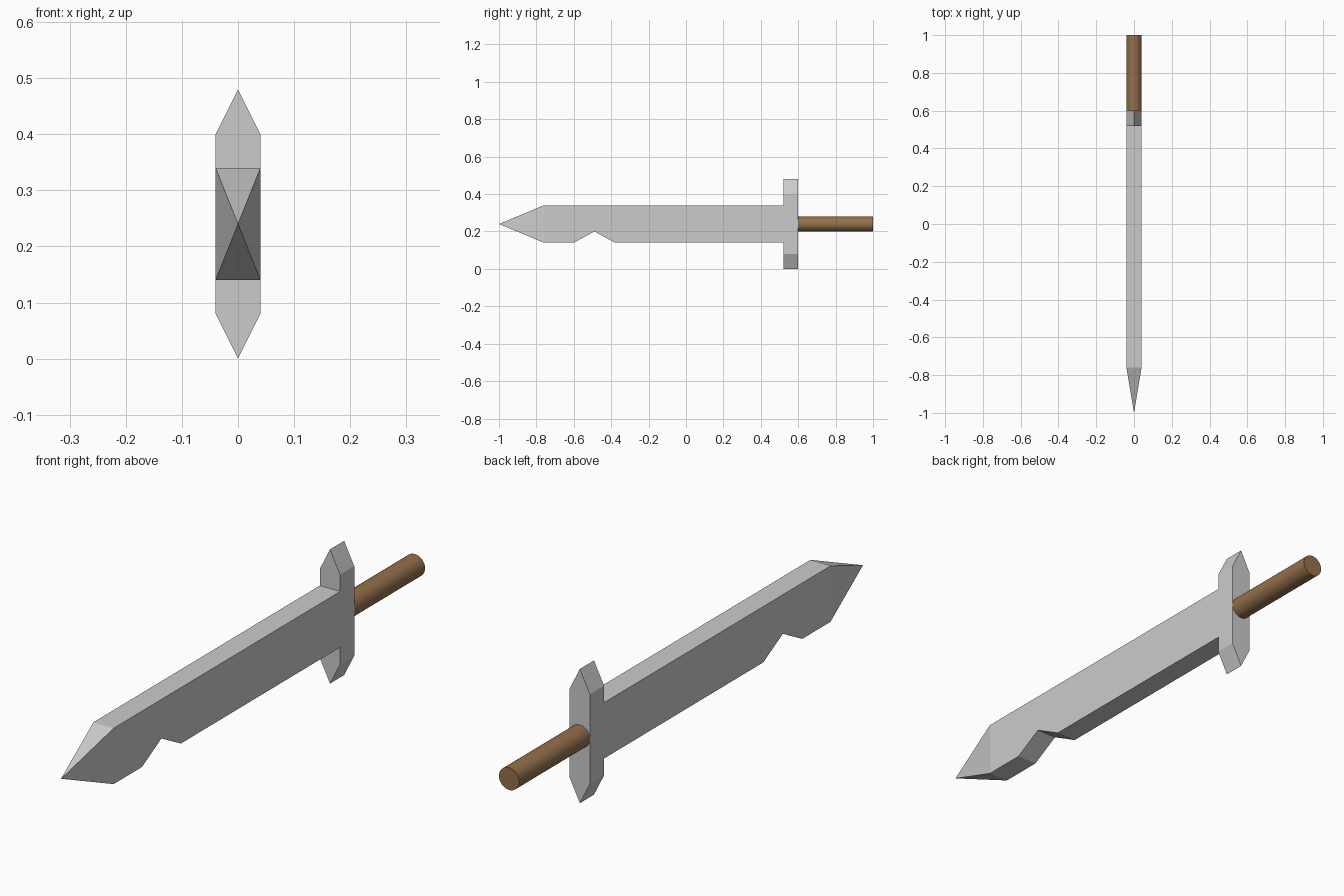
import bpy, bmesh
from math import pi

if "Cube" in bpy.data.objects:
    bpy.data.objects.remove(bpy.data.objects["Cube"])

W = 0.04    # half thickness of the blade and guard
MID = 0.24  # height of the sword's long axis


def prism(name, profile, offset, tip=None):
    """Extrude a closed profile by offset; optionally pull the -y end face to a point."""
    bm = bmesh.new()
    face = bm.faces.new([bm.verts.new(p) for p in profile])
    ext = bmesh.ops.extrude_face_region(bm, geom=[face], use_keep_orig=True)
    verts = [g for g in ext["geom"] if isinstance(g, bmesh.types.BMVert)]
    bmesh.ops.translate(bm, verts=verts, vec=offset)
    if tip:
        end = min(bm.faces, key=lambda f: f.calc_center_median().y)
        bmesh.ops.poke(bm, faces=[end])
        apex = min(bm.verts, key=lambda v: abs(v.co.x) + abs(v.co.z - MID))
        apex.co = tip
    bmesh.ops.recalc_face_normals(bm, faces=bm.faces)
    mesh = bpy.data.meshes.new(name)
    bm.to_mesh(mesh)
    bm.free()
    obj = bpy.data.objects.new(name, mesh)
    bpy.context.collection.objects.link(obj)
    return obj


# Blade: notched side profile with a pyramid point
side = [(-0.76, 0.34), (-0.76, 0.14), (-0.60, 0.14), (-0.49, 0.20),
        (-0.38, 0.14), (0.52, 0.14), (0.52, 0.34)]
prism("blade", [(-W, y, z) for y, z in side], (2 * W, 0, 0), tip=(0, -1, MID))

# Guard: upright bar with ridged ends
front = [(0, 0), (W, 0.08), (W, 0.40), (0, 0.48), (-W, 0.40), (-W, 0.08)]
prism("guard", [(x, 0.52, z) for x, z in front], (0, 0.08, 0))

# Grip: wooden rod
bpy.ops.mesh.primitive_cylinder_add(vertices=32, radius=0.04, depth=0.40,
                                    location=(0, 0.80, MID), rotation=(pi / 2, 0, 0))
grip = bpy.context.object
grip.name = "grip"
wood = bpy.data.materials.new("wood")
wood.diffuse_color = (0.30, 0.16, 0.07, 1)
wood.use_nodes = True
wood.node_tree.nodes["Principled BSDF"].inputs["Base Color"].default_value = wood.diffuse_color
grip.data.materials.append(wood)
